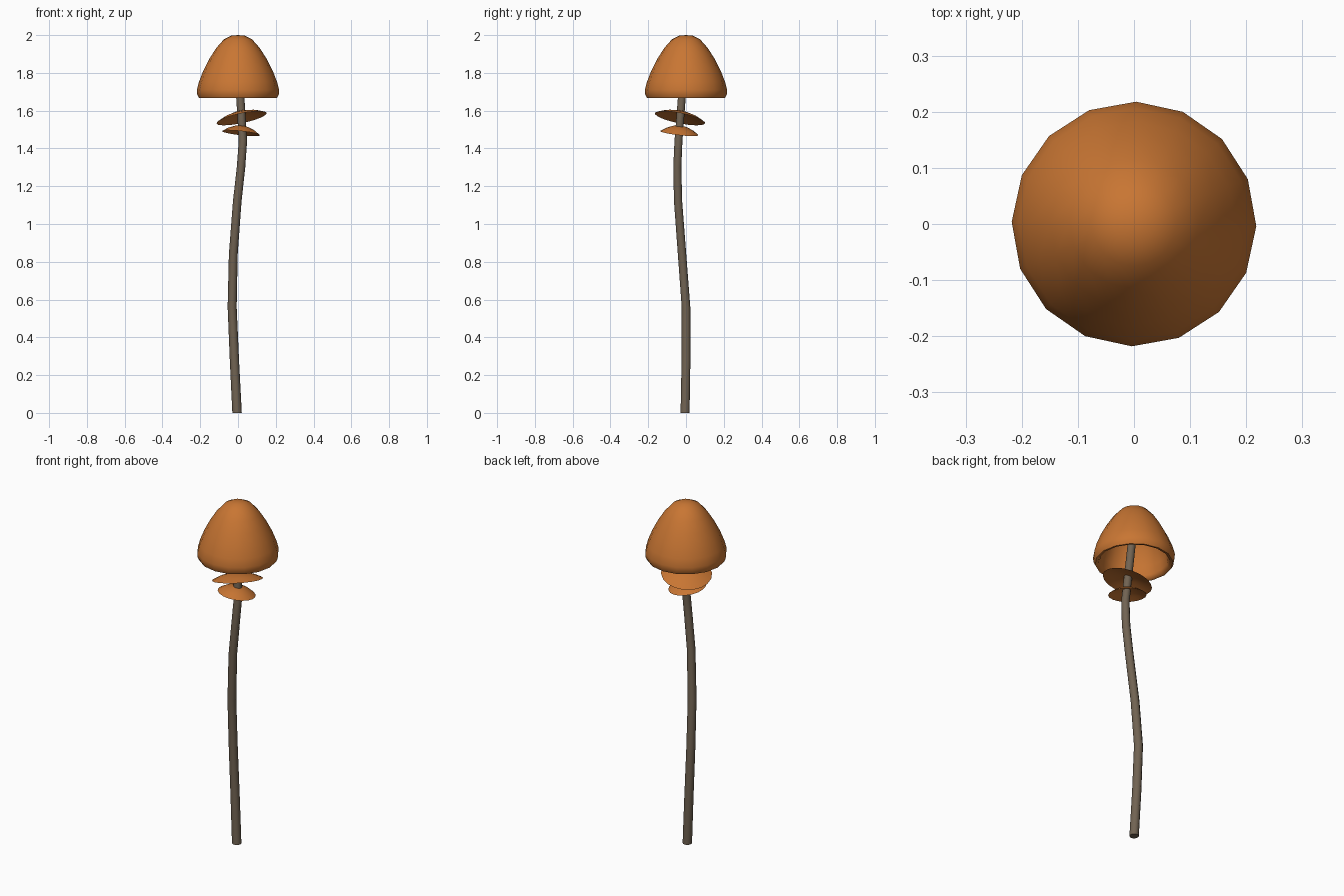
import bpy, bmesh, math
from mathutils import Vector, Matrix

if "Cube" in bpy.data.objects:
    bpy.data.objects.remove(bpy.data.objects["Cube"])


def material(name, rgb):
    m = bpy.data.materials.new(name)
    m.diffuse_color = (*rgb, 1)
    m.use_nodes = True
    m.node_tree.nodes["Principled BSDF"].inputs["Base Color"].default_value = m.diffuse_color
    return m


ORANGE = material("orange cap", (0.58, 0.18, 0.033))
BROWN = material("grey brown stem", (0.165, 0.125, 0.085))


def finish(name, bm, mat, angle):
    bmesh.ops.recalc_face_normals(bm, faces=bm.faces)
    me = bpy.data.meshes.new(name)
    bm.to_mesh(me)
    bm.free()
    me.materials.append(mat)
    ob = bpy.data.objects.new(name, me)
    bpy.context.collection.objects.link(ob)
    bpy.ops.object.select_all(action='DESELECT')
    ob.select_set(True)
    bpy.context.view_layer.objects.active = ob
    bpy.ops.object.shade_smooth_by_angle(angle=math.radians(angle))
    return ob


def bridge(bm, rings):
    for a, b in zip(rings, rings[1:]):
        n = len(a)
        for i in range(n):
            bm.faces.new((a[i], a[(i + 1) % n], b[(i + 1) % n], b[i]))


def ring(bm, c, r, sides, turn=0.0):
    return [bm.verts.new((c[0] + r * math.cos(turn + math.tau * i / sides),
                          c[1] + r * math.sin(turn + math.tau * i / sides), c[2]))
            for i in range(sides)]


def lathe(name, profile, sides, matrix, mat, turn=0.0, angle=60):
    """Closed shell: profile (r, z) runs from the outer apex to the inner apex."""
    bm = bmesh.new()
    rings = [ring(bm, (0, 0, z), r, sides, turn) for r, z in profile[1:-1]]
    bridge(bm, rings)
    for (_, z), rg in ((profile[0], rings[0]), (profile[-1], rings[-1])):
        tip = bm.verts.new((0, 0, z))
        for i in range(sides):
            bm.faces.new((tip, rg[i], rg[(i + 1) % sides]))
    bm.transform(matrix)
    return finish(name, bm, mat, angle)


# Gently curved stem, running up inside the cap
path = [(-0.005, -0.005, 0), (-0.019, 0, 0.28), (-0.031, 0, 0.56), (-0.025, -0.021, 0.84),
        (-0.004, -0.042, 1.12), (0.016, -0.046, 1.30), (0.026, -0.040, 1.44),
        (0.018, -0.029, 1.58), (0.010, -0.020, 1.70), (0.0, 0.0, 1.92)]
bm = bmesh.new()
rings = [ring(bm, p, 0.025 - 0.002 * p[2], 10) for p in path]
bridge(bm, rings)
bm.faces.new(rings[0])
bm.faces.new(rings[-1])
finish("stem", bm, BROWN, 50)

# Hollow bell cap with a rolled rim
cap = [(0, 2.0), (0.035, 1.997), (0.075, 1.977), (0.115, 1.932), (0.150, 1.877), (0.182, 1.815),
       (0.206, 1.755), (0.218, 1.71), (0.216, 1.685), (0.207, 1.667), (0.192, 1.670), (0.182, 1.69),
       (0.176, 1.74), (0.150, 1.82), (0.105, 1.90), (0.05, 1.945), (0, 1.96)]
lathe("cap", cap, 16, Matrix.Identity(4), ORANGE, math.radians(-1), 75)


# Two tilted, shallow dished collars around the stem
def collar(name, centre, normal, r, h):
    prof = [(0, h), (r * 0.35, h * 0.88), (r * 0.7, h * 0.52), (r, 0),
            (r * 0.7, h * 0.52 - 0.008), (r * 0.35, h * 0.88 - 0.009), (0, h - 0.009)]
    rot = Vector((0, 0, 1)).rotation_difference(Vector(normal)).to_matrix().to_4x4()
    lathe(name, prof, 18, Matrix.Translation(centre) @ rot, ORANGE)


collar("upper_collar", (0.019, -0.032, 1.560), (-0.21, 0.20, 1), 0.136, 0.037)
collar("lower_collar", (0.016, -0.035, 1.481), (0.11, 0.11, 1), 0.102, 0.040)
